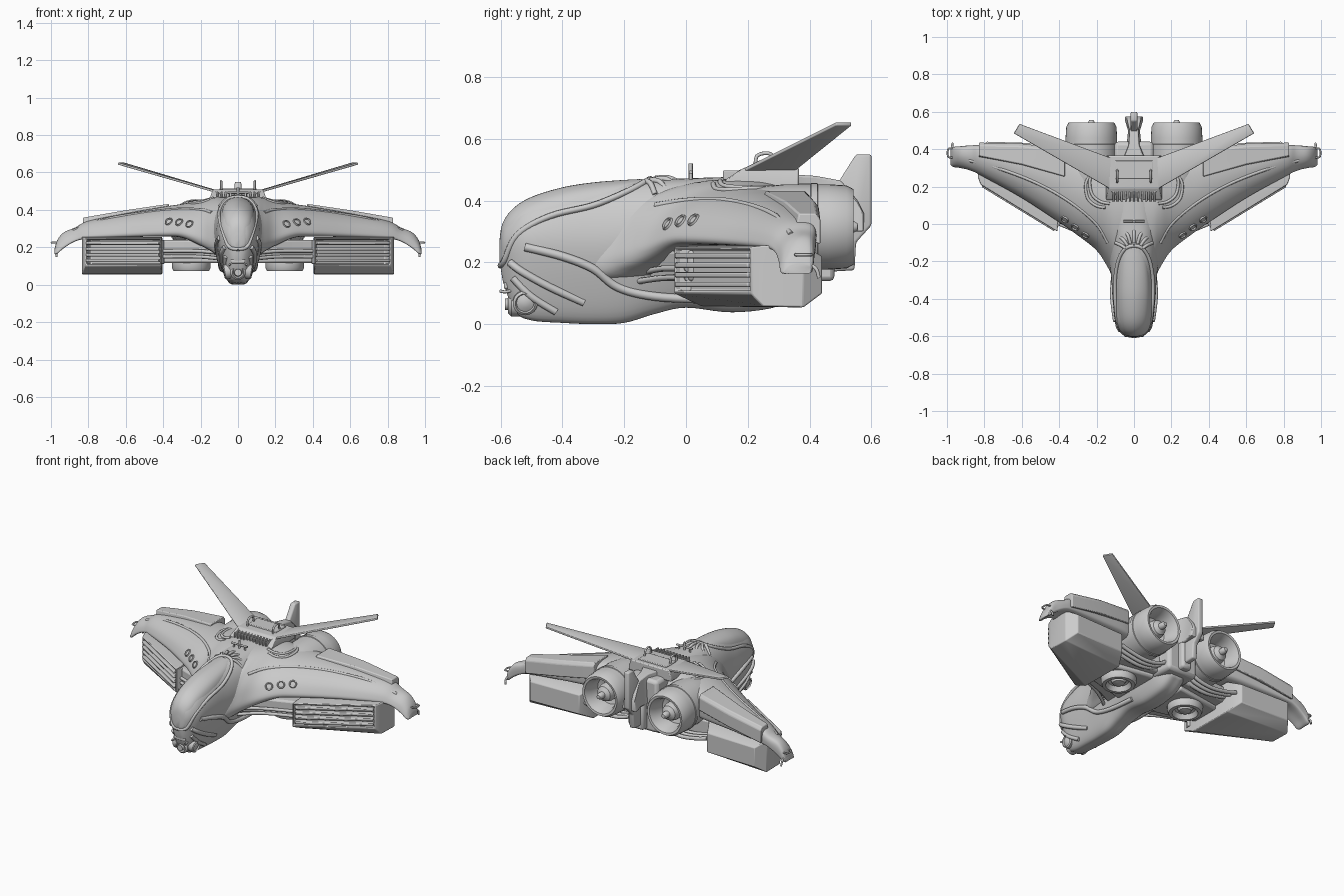
import bpy, bmesh, math
from mathutils import Vector as V, Matrix as M
from mathutils.bvhtree import BVHTree

if "Cube" in bpy.data.objects:
    bpy.data.objects.remove(bpy.data.objects["Cube"])


def finish(name, bm, mirror=False, bevel=0, angle=35, solid=0):
    bmesh.ops.recalc_face_normals(bm, faces=bm.faces[:])
    me = bpy.data.meshes.new(name)
    bm.to_mesh(me)
    bm.free()
    ob = bpy.data.objects.new(name, me)
    bpy.context.collection.objects.link(ob)
    bpy.ops.object.select_all(action='DESELECT')
    ob.select_set(True)
    bpy.context.view_layer.objects.active = ob
    bpy.ops.object.shade_smooth_by_angle(angle=math.radians(angle))
    if solid:
        s = ob.modifiers.new("Thickness", 'SOLIDIFY')
        s.thickness, s.offset = solid, 0
    if bevel:
        b = ob.modifiers.new("Bevel", 'BEVEL')
        b.width, b.segments, b.limit_method = bevel, 2, 'ANGLE'
    if mirror:
        ob.modifiers.new("Mirror", 'MIRROR')
    return ob


def smooth_path(p, k, closed=False):
    """Catmull-Rom curve through the points."""
    n, out = len(p), []
    at = (lambda i: p[i % n]) if closed else (lambda i: p[max(0, min(n - 1, i))])
    for i in range(n if closed else n - 1):
        a, b, c, d = (at(i + j) for j in (-1, 0, 1, 2))
        for s in range(k):
            t = s / k
            out.append(0.5 * (2*b + (c-a)*t + (2*a-5*b+4*c-d)*t*t + (3*b-a-3*c+d)*t**3))
    return out if closed else out + [p[-1]]


def loft(name, rings, k=1, along=1, **kw):
    rings = [smooth_path([V(p) for p in r], k, True) if k > 1 else [V(p) for p in r] for r in rings]
    cols = [smooth_path(list(c), along) for c in zip(*rings)]
    bm = bmesh.new()
    vs = [[bm.verts.new(p) for p in r] for r in zip(*cols)]
    n = len(vs[0])
    for a, b in zip(vs, vs[1:]):
        for i in range(n):
            bm.faces.new((a[i], a[(i+1) % n], b[(i+1) % n], b[i]))
    bm.faces.new(vs[0])
    bm.faces.new(vs[-1])
    return finish(name, bm, **kw)


def lathe(name, prof, mat, steps=40, **kw):
    """Spin (radius, height) points around local z, then place by matrix."""
    bm = bmesh.new()
    vs = [bm.verts.new((r, 0, h)) for r, h in prof]
    es = [bm.edges.new(e) for e in zip(vs, vs[1:])]
    bmesh.ops.spin(bm, geom=vs + es, cent=(0, 0, 0), axis=(0, 0, 1), angle=2*math.pi, steps=steps)
    bmesh.ops.remove_doubles(bm, verts=bm.verts[:], dist=1e-4)
    bm.transform(mat)
    return finish(name, bm, **kw)


def box(name, c, s, rot=0, **kw):
    bm = bmesh.new()
    bmesh.ops.create_cube(bm, size=1, matrix=M.Translation(c) @ M.Rotation(rot, 4, 'Z') @ M.Diagonal((*s, 1)))
    return finish(name, bm, **kw)


def plate(name, pts, solid, **kw):
    bm = bmesh.new()
    bm.faces.new([bm.verts.new(p) for p in pts])
    return finish(name, bm, solid=solid, **kw)


def tube(name, pts, r, mirror=True, k=6):
    cu = bpy.data.curves.new(name, 'CURVE')
    cu.dimensions, cu.bevel_depth, cu.bevel_resolution, cu.use_fill_caps = '3D', r, 2, True
    path = smooth_path([V(p) for p in pts], k)
    sp = cu.splines.new('POLY')
    sp.points.add(len(path) - 1)
    for q, p in zip(sp.points, path):
        q.co = (*p, 1)
    ob = bpy.data.objects.new(name, cu)
    bpy.context.collection.objects.link(ob)
    if mirror:
        ob.modifiers.new("Mirror", 'MIRROR')
    return ob


# Fuselage: y, bottom, top, half width, height of widest point
def body_ring(y, zb, zt, w, zm):
    up, dn = zt - zm, zm - zb
    half = [(.4*w, zb + .04*dn), (.72*w, zb + .4*dn), (w, zm), (.88*w, zm + .55*up), (.5*w, zm + .91*up)]
    return ([(0, y, zb)] + [(x, y, z) for x, z in half] + [(0, y, zt)]
            + [(-x, y, z) for x, z in reversed(half)])

body = [(-.602, .20, .28, .025, .245), (-.588, .125, .33, .058, .25), (-.55, .04, .375, .087, .25),
        (-.5, .014, .405, .104, .25), (-.4, .006, .436, .114, .25), (-.3, .002, .452, .12, .25),
        (-.2, .006, .461, .13, .26), (-.1, .035, .468, .14, .27), (0, .055, .472, .15, .28),
        (.15, .04, .476, .15, .28), (.3, .06, .47, .14, .28), (.39, .12, .455, .11, .28)]
fuse = loft("fuselage", [body_ring(*s) for s in body], 5, 5, angle=60)

# Drooping wing: x, leading y, trailing y, lower z, upper z
def wing_ring(x, le, te, z0, z1):
    c, h = te - le, z1 - z0
    sec = [(0, .05), (.03, .28), (.13, .58), (.32, .85), (.58, 1), (.86, .97), (.98, .75), (1, .3),
           (.93, 0), (.5, 0), (.1, -.05)]
    return [(x, le + u*c, z0 + v*h) for u, v in sec]

wing_st = [(0, -.34, .36, .15, .465), (.09, -.32, .36, .16, .465), (.14, -.23, .36, .19, .462), (.2, -.14, .36, .22, .448),
           (.3, -.06, .37, .26, .43), (.4, .01, .39, .265, .415), (.6, .14, .405, .26, .38),
           (.8, .25, .42, .25, .34), (.87, .285, .42, .235, .305), (.93, .3, .415, .2, .28),
           (.965, .305, .412, .17, .24), (.98, .315, .405, .165, .195)]
wing = loft("wing", [wing_ring(*s) for s in wing_st], 4, 5, mirror=True, angle=50)
tree = BVHTree.FromPolygons([v.co for v in wing.data.vertices], [p.vertices[:] for p in wing.data.polygons])

def on_top(x, y):
    hit = tree.ray_cast(V((x, y, 2)), V((0, 0, -1)))[0]
    return hit if hit else V((x, y, .45))

# Raised rear wing panel
loft("wing_panel", [[(x, a, z - .07), (x, a + .015, z), (x, b - .015, z), (x, b, z - .02), (x, b, z - .1)]
     for x, a, b, z in [(.37, .24, .40, .432), (.6, .305, .43, .398), (.83, .35, .435, .358)]], mirror=True, bevel=.005)

# Vent holes on wing front
for x, z in [(.26, .325), (.315, .335), (.37, .338)]:
    p, n = tree.ray_cast(V((x, -2, z)), V((0, 1, 0)))[:2]
    if p:
        n = n if n.y < 0 else -n
        lathe("wing_vent", [(0, -.006), (.014, -.004), (.017, .006), (.021, .006), (.025, -.006)],
              M.Translation(p) @ n.to_track_quat('Z', 'Y').to_matrix().to_4x4(), 20, mirror=True)

# Hoses lying over wing root and ribs on leading shoulder
for d in (0, .022):
    tube("root_hose", [on_top(x + d, y - d) for x, y in [(.13, .11), (.18, .12), (.225, .16), (.235, .24), (.20, .3)]], .008)
tube("wing_ridge", [on_top(x, y) + V((0, 0, -.004)) for x, y in [(.14, -.1), (.2, .0), (.33, .11), (.5, .21), (.7, .29), (.88, .34)]], .009)

# Wing tip handle and spike
tube("tip_handle", [(.97, .355, .225), (.994, .36, .225), (.994, .4, .225), (.97, .405, .225)], .005, k=3)
tube("tip_spike", [(.965, .39, .2), (.972, .42, .18), (.97, .43, .15)], .006)

# Intake pods with slanted mouth, recess and slats
bm = bmesh.new()
rings = []
for xi, yi, xo, yo, zb, zt in [(.41, -.04, .82, .21, .10, .25), (.405, .05, .835, .25, .058, .255),
                               (.405, .35, .835, .38, .055, .255), (.45, .43, .79, .44, .10, .22)]:
    rings.append([bm.verts.new(p) for p in [(xi, yi, zb), (xo, yo, zb), (xo, yo, zt), (xi, yi, zt)]])
for a, b in zip(rings, rings[1:]):
    for i in range(4):
        bm.faces.new((a[i], a[(i+1) % 4], b[(i+1) % 4], b[i]))
mouth = bm.faces.new(rings[0])
bm.faces.new(rings[-1])
bmesh.ops.recalc_face_normals(bm, faces=bm.faces[:])
bmesh.ops.inset_individual(bm, faces=[mouth], thickness=.013, depth=0)
bmesh.ops.inset_individual(bm, faces=[mouth], thickness=.001, depth=-.05)
finish("intake_pod", bm, mirror=True, bevel=.006)
for i in range(4):
    box("intake_slat", (.612, .095, .129 + .031*i), (.455, .035, .017), math.atan2(.25, .41), mirror=True, bevel=.005)

# Lower stub wing linking body and pods
for nm, out, z0, z1 in [("stub_wing", [(.06, -.14), (.2, -.07), (.42, .01), (.42, .32), (.06, .34)], .14, .24),
                        ("stub_step", [(.1, -.02), (.3, .03), (.41, .06), (.41, .25), (.1, .3)], .115, .15)]:
    loft(nm, [[(x, y, z) for x, y in out] for z in (z0, z1)], mirror=True, bevel=.012)
for i in range(2):
    tube("stub_pipe", [(.1, -.13 - .02*i, .17 - .03*i), (.22, -.075, .18 - .03*i), (.41, .005, .18 - .03*i)], .01)

# Main engines
ENG = M.Translation((.228, 0, .315)) @ M.Rotation(-math.pi/2, 4, 'X')
lathe("engine", [(0, .08), (.09, .1), (.125, .2), (.138, .32), (.138, .46), (.134, .52), (.122, .542), (.108, .54),
                 (.092, .5), (.085, .44), (.055, .43), (.055, .47), (.045, .50), (.02, .515), (.02, .54), (.012, .555), (0, .557)],
      ENG, mirror=True)
lathe("engine_band", [(.13, .40), (.142, .405), (.142, .425), (.13, .43)], ENG, mirror=True)

# Downward lift thrusters
lathe("lift_thruster", [(.05, .2), (.095, .18), (.103, .12), (.103, .09), (.095, .073), (.075, .072), (.06, .1),
                        (.045, .105), (.035, .085), (.015, .08), (0, .078)], M.Translation((.25, .16, 0)), mirror=True)

# Rear block and hanging pipes
box("rear_block", (0, .36, .29), (.21, .16, .33), bevel=.02)
box("rear_keel", (0, .42, .23), (.07, .12, .18), bevel=.015)
for i in range(3):
    y = .33 + .035*i
    tube("under_pipe", [(.08, y, .19), (.15, y, .15), (.25, y, .135), (.36, y, .15), (.43, y, .17)], .012)

# Vertical fin with flared foot
plate("tail_fin", [(0, y, z) for y, z in [(.36, .47), (.49, .455), (.55, .55), (.6, .55), (.6, .32), (.55, .265),
                                         (.545, .175), (.46, .17), (.38, .25)]], .035, bevel=.008)
loft("tail_fin_foot", [[(s*w, y, z) for s, z in [(-1, .3), (1, .3), (.7, zt), (-.7, zt)]]
     for y, w, zt in [(.34, .085, .485), (.42, .04, .48), (.5, .032, .465), (.555, .05, .4), (.575, .05, .36)]], bevel=.006)

# V tail blades
plate("tail_blade", [(.10, .15, .485), (.14, .195, .503), (.642, .485, .648), (.612, .535, .648), (.13, .355, .503), (.1, .35, .492)],
      .012, mirror=True, bevel=.003)

# Top deck, front grille and handles
loft("top_deck", [[(-w, a, z), (w, a, z), (w, .365, z), (-w, .365, z)]
     for w, a, z in [(.15, .12, .44), (.148, .13, .47), (.135, .19, .508)]], bevel=.006)
box("deck_plate", (0, .29, .508), (.2, .1, .012), bevel=.004)
for i in range(11):
    box("grille_rib", (-.11 + .022*i, .155, .483), (.01, .07, .03), bevel=.003)
tube("deck_handle", [(.09, .225, .5), (.09, .23, .545), (.09, .275, .55), (.09, .29, .5)], .006, k=4)

# Antenna bar
tube("antenna_bar", [(-.055, .015, .492), (.055, .015, .492)], .006, False)
tube("antenna_foot", [(.04, .015, .46), (.04, .015, .492)], .006)
tube("antenna_mast", [(0, .015, .46), (0, .015, .52)], .007, False)

# Canopy bulge, rim and ribbed collar
can = [(-.604, .2, .265, .018), (-.594, .19, .325, .046), (-.56, .2, .374, .074), (-.5, .22, .412, .089), (-.4, .26, .443, .094),
       (-.3, .3, .459, .09), (-.2, .36, .467, .075), (-.14, .42, .470, .045)]
loft("canopy", [[(0, y, a), (w*.8, y, a + .1*(b-a)), (w, y, a + .45*(b-a)), (w*.75, y, a + .84*(b-a)), (0, y, b),
                 (-w*.75, y, a + .84*(b-a)), (-w, y, a + .45*(b-a)), (-w*.8, y, a + .1*(b-a))] for y, a, b, w in can], 5, 5, angle=60)
tube("canopy_rim", [(0, -.6, .19), (.05, -.588, .205), (.083, -.545, .29), (.098, -.44, .35), (.101, -.3, .385),
                    (.082, -.19, .43), (.045, -.13, .462), (0, -.115, .47)], .01)
for i in range(7):
    a = math.pi * (i + .5) / 7
    c, s = math.cos(a), math.sin(a)
    tube("collar_rib", [(.045*c, -.14 + .04*s, .472 - .008*abs(c)), (.07*c, -.13 + .07*s, .474 - .02*c*c),
                        (.1*c, -.12 + .09*s, .462 - .045*c*c)], .009, False)

# Cheek ridges, chin sensors and gun
tube("cheek_ridge", [(.098, -.52, .25), (.113, -.4, .22), (.11, -.3, .18), (.095, -.22, .12), (.09, -.1, .09), (.08, .08, .08)], .014)
tube("jaw_ridge", [(.072, -.57, .2), (.088, -.53, .17), (.085, -.44, .12), (.07, -.33, .07)], .013)
tube("jaw_strut", [(.065, -.56, .15), (.07, -.5, .09), (.06, -.42, .04)], .012)
lathe("cheek_sensor", [(.04, -.03), (.04, .008), (.032, .014), (.028, .006), (.015, .012), (0, .014)],
      M.Translation((.062, -.52, .07)) @ M.Rotation(math.radians(100), 4, 'Y'), 24, mirror=True)
lathe("chin_gun", [(.04, -.05), (.04, .015), (.03, .025), (.022, .01), (.018, .035), (0, .035)],
      M.Translation((0, -.55, .065)) @ M.Rotation(math.pi/2, 4, 'X'), 24)
box("nose_brow", (0, -.572, .125), (.075, .035, .022), bevel=.006)
tube("nose_probe", [(.04, -.56, .11), (.045, -.585, .105), (.045, -.603, .108)], .005)
